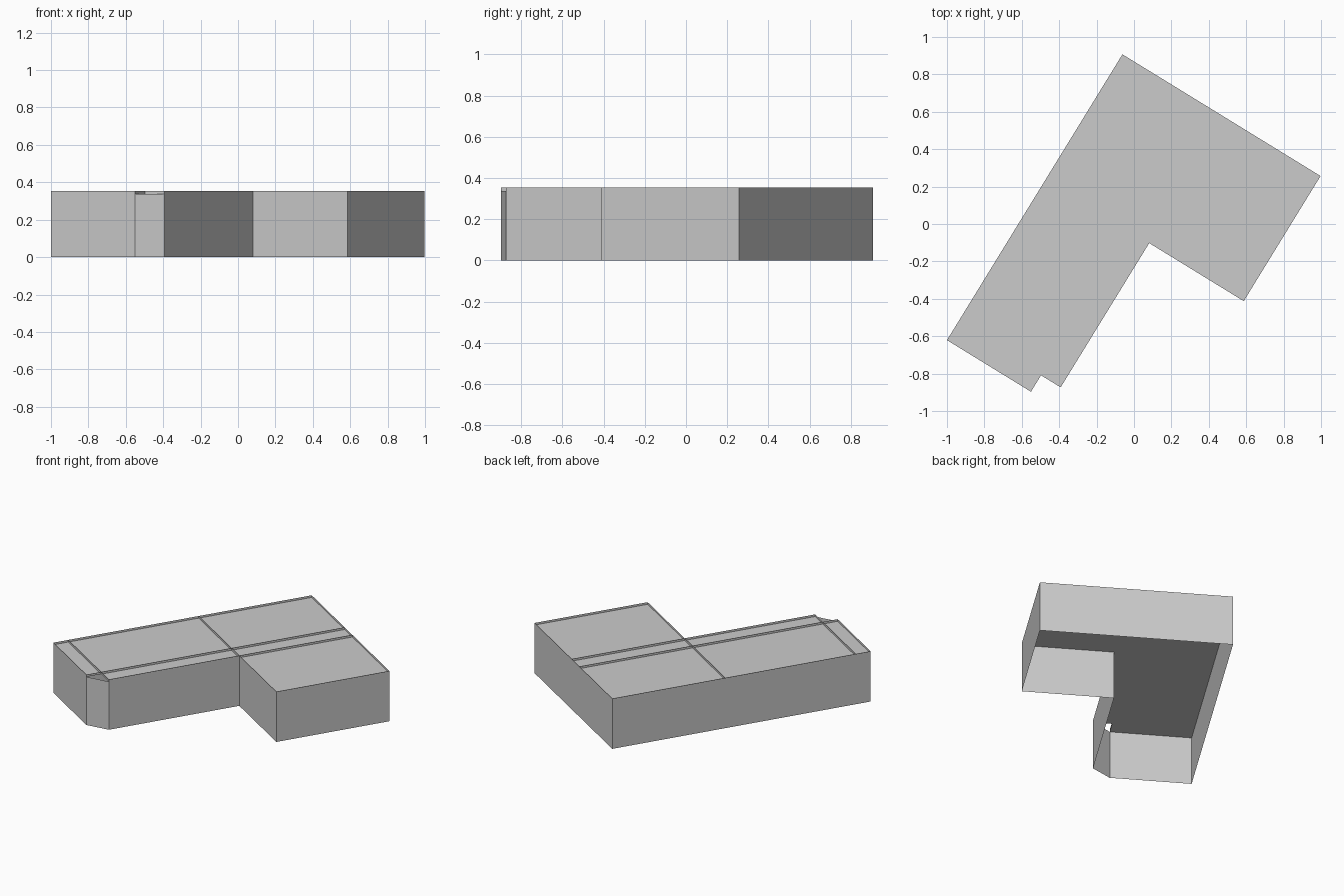
import bpy
import math
from mathutils import Vector

if "Cube" in bpy.data.objects:
    bpy.data.objects.remove(bpy.data.objects["Cube"])

ROOF_Z, TOP_Z = 0.338, 0.353
ORIGIN = Vector((-1.0, -0.621))
ANGLE = math.radians(58.45)
U = Vector((math.cos(ANGLE), math.sin(ANGLE)))   # along the long wing
V = Vector((U.y, -U.x))                          # across the long wing

LENGTH, WIDTH = 1.793, 1.243       # overall block
WING_W, WING_U = 0.650, 1.008      # inner corner of the L
NOTCH_U, NOTCH_V = 0.103, 0.527    # small corner notch


def place(u, v, z):
    p = ORIGIN + U * u + V * v
    return (p.x, p.y, z)


def make_object(name, verts, faces):
    mesh = bpy.data.meshes.new(name)
    mesh.from_pydata(verts, [], faces)
    mesh.update()
    obj = bpy.data.objects.new(name, mesh)
    bpy.context.collection.objects.link(obj)
    return obj


def band(name, path, z0, z1, closed=True):
    """Thin vertical sheet following a plan outline."""
    n = len(path)
    verts = [place(u, v, z) for z in (z0, z1) for u, v in path]
    faces = [(i, (i + 1) % n, n + (i + 1) % n, n + i)
             for i in range(n if closed else n - 1)]
    return make_object(name, verts, faces)


# Plan outlines, counter-clockwise from above
wall_plan = [(0, 0), (0, NOTCH_V), (NOTCH_U, WING_W), (WING_U, WING_W),
             (WING_U, WIDTH), (LENGTH, WIDTH), (LENGTH, 0)]
# The wall cuts straight across the notch to the outer corner
wall_plan[2] = (NOTCH_U, WING_W)
roof_plan = wall_plan[:2] + [(NOTCH_U, NOTCH_V)] + wall_plan[2:]

# Outer walls, open underneath
band("outer_walls", wall_plan, 0, ROOF_Z)

# Flat roof deck, notched at the corner
make_object("roof_deck", [place(u, v, ROOF_Z) for u, v in roof_plan],
            [tuple(range(len(roof_plan)))])

# Low parapet around the deck
band("parapet", roof_plan, ROOF_Z, TOP_Z)

# Thin upright dividers crossing the roof from each inner corner
dividers = {
    "notch_long_divider": [(NOTCH_U, NOTCH_V), (LENGTH, NOTCH_V)],
    "wing_long_divider": [(WING_U, WING_W), (LENGTH, WING_W)],
    "notch_cross_divider": [(NOTCH_U, 0), (NOTCH_U, NOTCH_V)],
    "wing_cross_divider": [(WING_U, 0), (WING_U, WING_W)],
}
for name, path in dividers.items():
    band(name, path, ROOF_Z, TOP_Z, closed=False)
